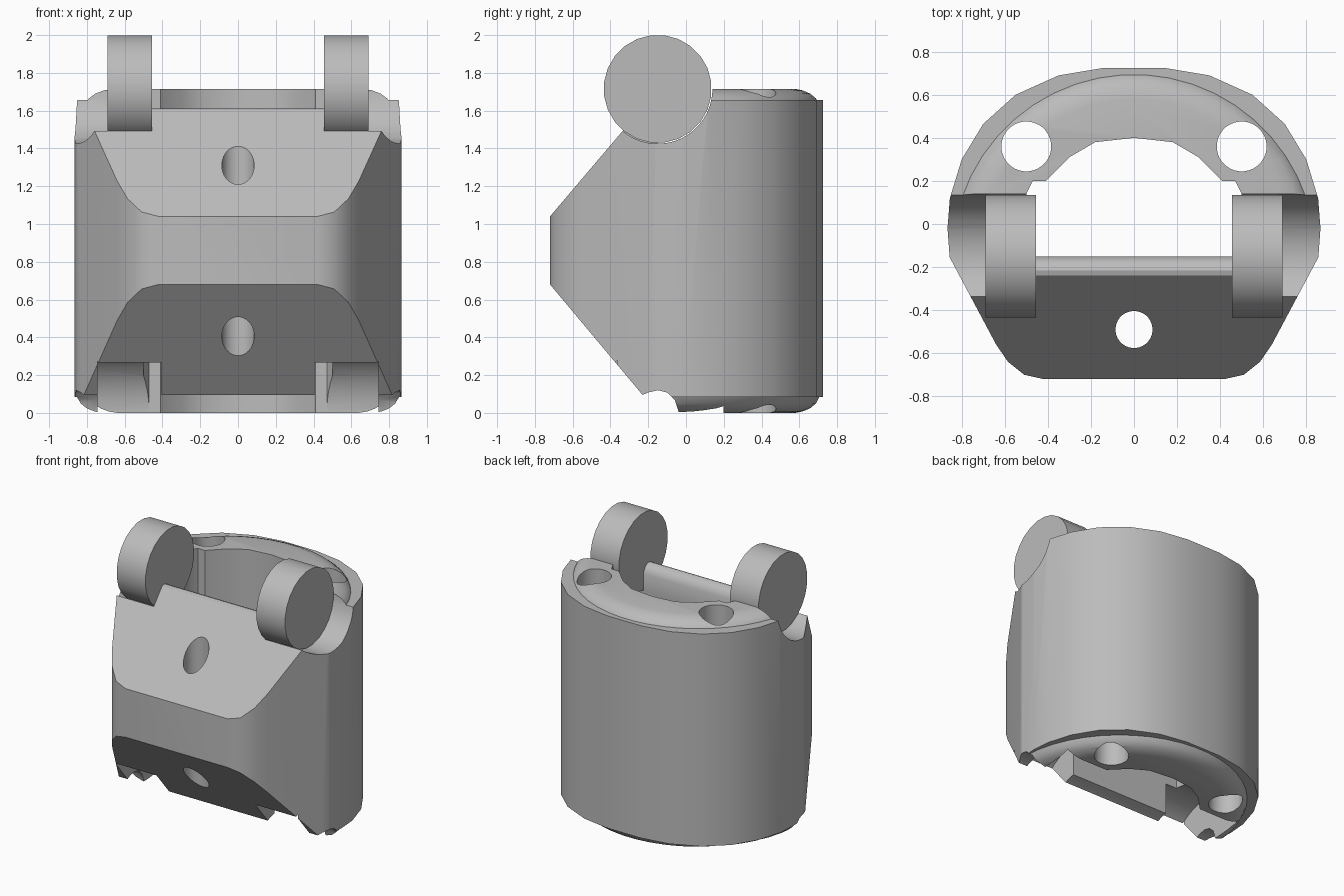
import bpy, bmesh, math
from mathutils import Vector

if "Cube" in bpy.data.objects:
    bpy.data.objects.remove(bpy.data.objects["Cube"])

grey = bpy.data.materials.new("plain grey")
grey.use_nodes = True
COLOUR = (0.5, 0.5, 0.5, 1)
grey.diffuse_color = COLOUR
grey.node_tree.nodes["Principled BSDF"].inputs["Base Color"].default_value = COLOUR


def loft(name, rings):
    """Closed solid through a stack of equal-length rings."""
    bm = bmesh.new()
    loops = [[bm.verts.new(p) for p in ring] for ring in rings]
    n = len(loops[0])
    for a, b in zip(loops, loops[1:]):
        for i in range(n):
            j = (i + 1) % n
            bm.faces.new((a[i], a[j], b[j], b[i]))
    bm.faces.new(loops[0][::-1])
    bm.faces.new(loops[-1])
    bmesh.ops.recalc_face_normals(bm, faces=bm.faces)
    mesh = bpy.data.meshes.new(name)
    bm.to_mesh(mesh)
    bm.free()
    mesh.materials.append(grey)
    ob = bpy.data.objects.new(name, mesh)
    bpy.context.collection.objects.link(ob)
    return ob


def prism(name, points, lo, hi, axis="z"):
    """Extrude a flat outline along z, or a (y, z) outline along x."""
    place = (lambda p, h: (p[0], p[1], h)) if axis == "z" else (lambda p, h: (h, p[0], p[1]))
    return loft(name, [[place(p, h) for p in points] for h in (lo, hi)])


def circle(u, v, r, n):
    return [(u + r * math.cos(2 * math.pi * (i + 0.5) / n),
             v + r * math.sin(2 * math.pi * (i + 0.5) / n)) for i in range(n)]


def mirrored(half):
    return half + [(-x, y) for x, y in reversed(half) if x > 0]


def cut(target, operation, tool):
    mod = target.modifiers.new(operation, "BOOLEAN")
    mod.operation, mod.solver, mod.object = operation, "EXACT", tool
    bpy.context.view_layer.update()
    graph = bpy.context.evaluated_depsgraph_get()
    mesh = bpy.data.meshes.new_from_object(target.evaluated_get(graph))
    target.modifiers.clear()
    target.data = mesh
    bpy.data.objects.remove(tool)


# Outer shell outline: rounded back, tapered front
outline = mirrored([(0, 0.725), (0.14, 0.725), (0.35, 0.69), (0.55, 0.6), (0.7, 0.465),
                    (0.8, 0.3), (0.855, 0.12), (0.866, -0.02), (0.856, -0.155),
                    (0.64, -0.56), (0.585, -0.64), (0.51, -0.7), (0.42, -0.72)])

# Rounded collar running through the shell, proud at both ends
PIVOT = -0.15
edge = [(0, 0.73), (0.008, 0.77), (0.025, 0.81), (0.05, 0.84), (0.085, 0.858)]
levels = edge + [(1.715 - z, r) for z, r in reversed(edge)]
body = loft("body", [[(x, y, z) for x, y in circle(0, PIVOT, r, 48)] for z, r in levels])
cut(body, "INTERSECT", prism("clip", [(x * 0.998, y * 0.998) for x, y in outline], -0.1, 1.9))
cut(body, "UNION", prism("shell", outline, 0.083, 1.657))

# Side profile: wedge front, rounded wall lips and pin groove
profile = [(-0.72, 0.68), (-0.72, 1.04), (-0.24, 1.605), (-0.215, 1.612), (-0.19, 1.605),
           (-0.17, 1.59), (-0.15, 1.55), (-0.1, 1.62), (-0.02, 1.8), (0.9, 1.8), (0.9, -0.1),
           (-0.035, -0.1), (-0.04, 0.01), (-0.06, 0.07), (-0.1, 0.108), (-0.15, 0.12),
           (-0.2, 0.108), (-0.23, 0.095)]
cut(body, "INTERSECT", prism("side_profile", profile, -1, 1, "x"))

# Central opening
opening = mirrored([(0, 0.4), (0.18, 0.38), (0.3, 0.31), (0.41, 0.2), (0.47, 0.2),
                    (0.5, 0.14), (0.5, PIVOT)])
cut(body, "DIFFERENCE", prism("opening", opening, -0.2, 2))

# Vertical bores
for x, y, r in ((0, -0.49, 0.086), (0.5, 0.36, 0.116), (-0.5, 0.36, 0.116)):
    cut(body, "DIFFERENCE", prism("bore", circle(x, y, r, 32), -0.3, 2.1))

# Hinge seats above, hinge sockets below
for s in (-1, 1):
    seat = prism("seat", circle(PIVOT, 1.715, 0.29, 48), s * 0.455, s * 1, "x")
    cut(body, "DIFFERENCE", seat)
    socket = prism("socket", circle(PIVOT, 0, 0.35, 48), s * 0.405, s * 0.745, "x")
    cut(body, "DIFFERENCE", socket)

# Hinge discs
parts = [body]
for s, side in ((1, "left"), (-1, "right")):
    parts.append(prism(side + "_hinge_disc", circle(PIVOT, 1.715, 0.286, 24),
                       s * 0.455, s * 0.69, "x"))

for ob in parts:
    bpy.ops.object.select_all(action="DESELECT")
    ob.select_set(True)
    bpy.context.view_layer.objects.active = ob
    bpy.ops.object.shade_smooth_by_angle(angle=math.radians(30))
